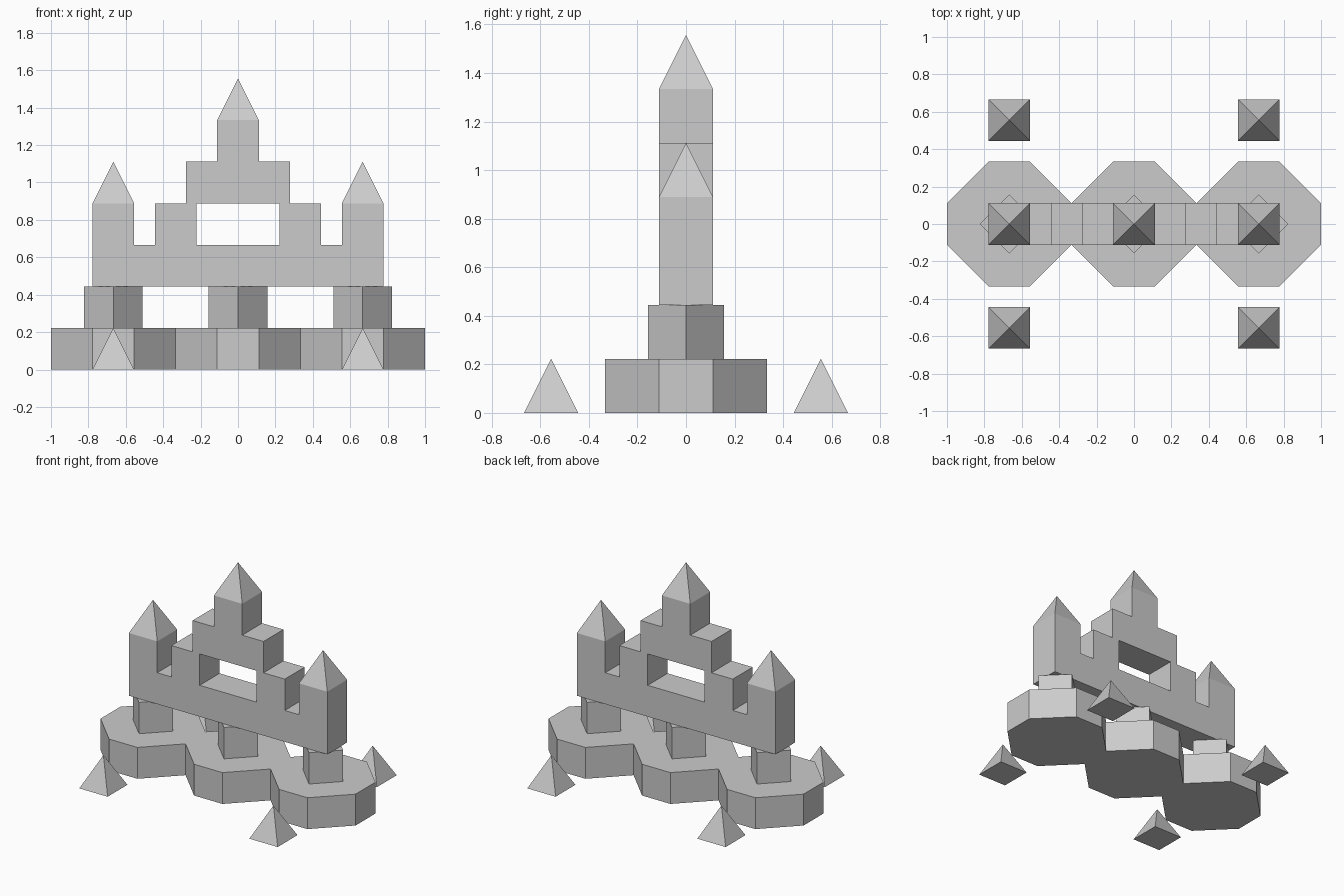
import bpy, bmesh
from math import pi, sqrt
from mathutils import Matrix, Vector

if "Cube" in bpy.data.objects:
    bpy.data.objects.remove(bpy.data.objects["Cube"])

U = 1 / 9  # building block unit


def finish(bm, name):
    bmesh.ops.remove_doubles(bm, verts=bm.verts, dist=1e-5)
    bmesh.ops.recalc_face_normals(bm, faces=bm.faces)
    mesh = bpy.data.meshes.new(name)
    bm.to_mesh(mesh)
    bm.free()
    obj = bpy.data.objects.new(name, mesh)
    bpy.context.collection.objects.link(obj)
    return obj


def prism(name, points, z0, z1, x):
    """Extrude a plan outline upwards (all values in units)."""
    bm = bmesh.new()
    face = bm.faces.new([bm.verts.new(((x + px) * U, py * U, z0 * U)) for px, py in points])
    top = bmesh.ops.extrude_face_region(bm, geom=[face])["geom"]
    bmesh.ops.translate(bm, vec=Vector((0, 0, (z1 - z0) * U)),
                        verts=[g for g in top if isinstance(g, bmesh.types.BMVert)])
    return finish(bm, name)


def pyramid(name, x, y, z):
    """Square pyramid, 2 units wide and 2 units high, base at z."""
    bm = bmesh.new()
    place = Matrix.Translation((x * U, y * U, (z + 1) * U)) @ Matrix.Rotation(pi / 4, 4, 'Z')
    bmesh.ops.create_cone(bm, cap_ends=True, segments=4, radius1=sqrt(2) * U,
                          radius2=0, depth=2 * U, matrix=place)
    return finish(bm, name)


# Octagonal bases with diamond pillars
octagon = [(3, -1), (3, 1), (1, 3), (-1, 3), (-3, 1), (-3, -1), (-1, -3), (1, -3)]
d = sqrt(2)
diamond = [(d, 0), (0, d), (-d, 0), (0, -d)]
for x in (-6, 0, 6):
    prism("octagonal_base", octagon, 0, 2, x)
    prism("pillar", diamond, 2, 4, x)

# Stepped castle wall: mirrored silhouette with a window hole
half = [(7, 4), (7, 8), (5, 8), (5, 6), (4, 6), (4, 8), (2.5, 8), (2.5, 10), (1, 10), (1, 12)]
outline = half + [(-x, z) for x, z in reversed(half)]
window = [(-2, 6), (2, 6), (2, 8), (-2, 8)]
curve = bpy.data.curves.new("wall_profile", 'CURVE')
curve.dimensions = '2D'
curve.fill_mode = 'BOTH'
curve.extrude = U
for loop in (outline, window):
    spline = curve.splines.new('POLY')
    spline.points.add(len(loop) - 1)
    for point, (x, z) in zip(spline.points, loop):
        point.co = (x * U, z * U, 0, 1)
    spline.use_cyclic_u = True
profile = bpy.data.objects.new("wall_profile", curve)
bpy.context.collection.objects.link(profile)
bpy.context.view_layer.update()
wall_mesh = bpy.data.meshes.new_from_object(
    profile.evaluated_get(bpy.context.evaluated_depsgraph_get()))
bm = bmesh.new()
bm.from_mesh(wall_mesh)
bm.transform(Matrix.Rotation(pi / 2, 4, 'X'))
for face in bm.faces:
    face.smooth = False
finish(bm, "castle_wall")
bpy.data.objects.remove(profile)
bpy.data.meshes.remove(wall_mesh)

# Tower roofs
for x, z in ((-6, 8), (0, 12), (6, 8)):
    pyramid("tower_roof", x, 0, z)

# Ground pyramids at the four corners
for x in (-6, 6):
    for y in (-5, 5):
        pyramid("ground_pyramid", x, y, 0)
